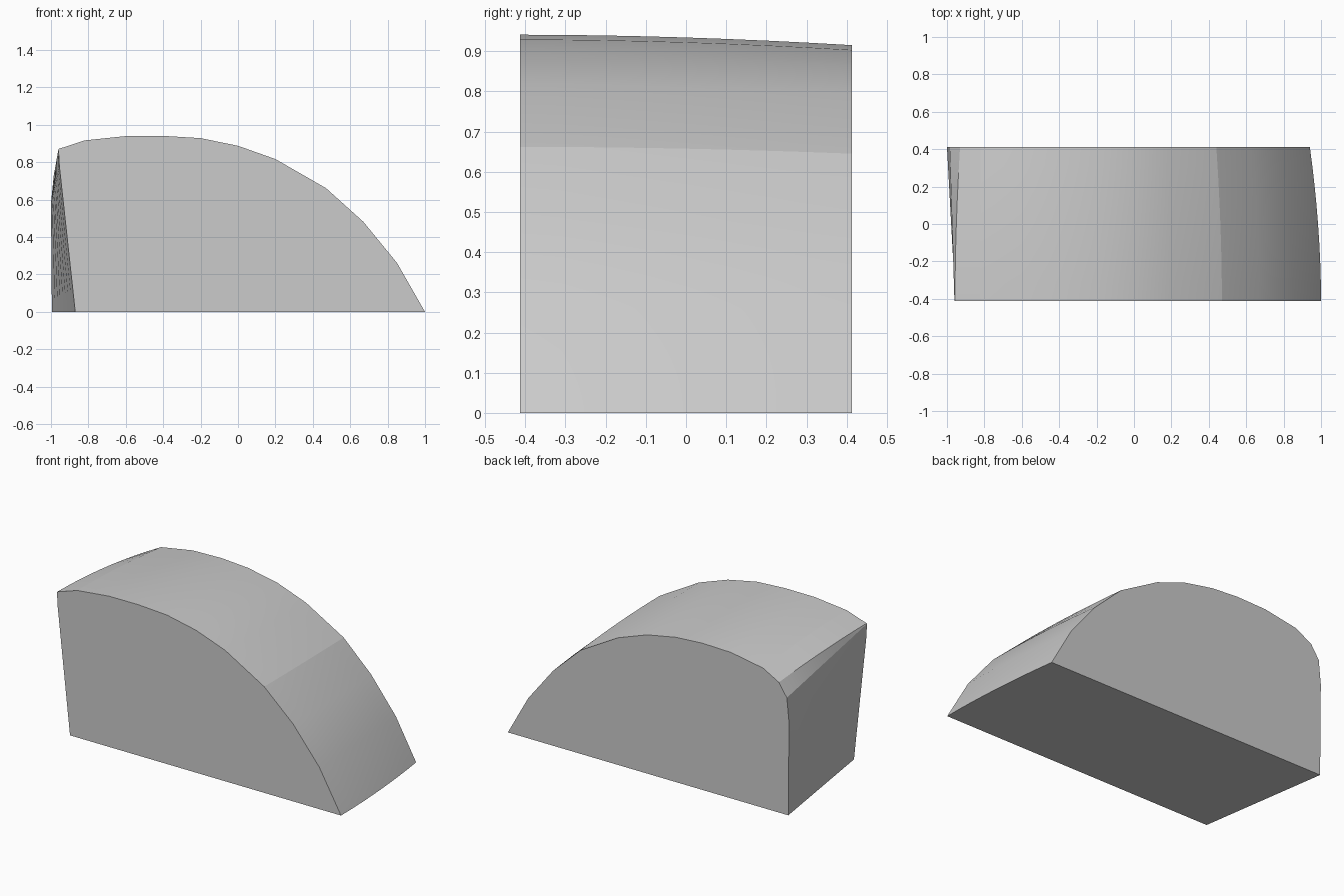
import bpy, bmesh

if "Cube" in bpy.data.objects:
    bpy.data.objects.remove(bpy.data.objects["Cube"])

HALF_DEPTH = 0.413
STEPS = 8

# Matching (x, z) outlines of the front and back faces, starting at the lower left
front = [(-.87, 0), (-.955, .78), (-.96, .87), (-.957, .872), (-.82, .917), (-.6, .94),
         (-.4, .941), (-.2, .929), (0, .888), (.2, .817), (.47, .662), (.67, .482),
         (.85, .262), (1, 0)]
back = [(-.995, 0), (-1, .58), (-.985, .73), (-.93, .812), (-.82, .872), (-.6, .91),
        (-.4, .915), (-.22, .903), (-.02, .865), (.18, .793), (.44, .645), (.63, .465),
        (.80, .25), (.94, 0)]

bm = bmesh.new()


def section(t):
    """One outline between front (t=0) and back (t=1); the left wall stays straight."""
    ring = []
    for i, ((xa, za), (xb, zb)) in enumerate(zip(front, back)):
        s = t if i < 3 else t ** 1.9
        ring.append(bm.verts.new((xa + (xb - xa) * s,
                                  -HALF_DEPTH + 2 * HALF_DEPTH * t,
                                  za + (zb - za) * s)))
    return ring


# Curved shell and flat base strips
rings = [section(k / STEPS) for k in range(STEPS + 1)]
n = len(front)
for a, b in zip(rings, rings[1:]):
    for i in range(n):
        j = (i + 1) % n
        bm.faces.new((a[i], a[j], b[j], b[i]))

# Flat front and back faces
bm.faces.new(rings[0])
bm.faces.new(rings[-1])
bmesh.ops.recalc_face_normals(bm, faces=bm.faces)

mesh = bpy.data.meshes.new("curved_wedge")
bm.to_mesh(mesh)
bm.free()
wedge = bpy.data.objects.new("curved_wedge", mesh)
bpy.context.collection.objects.link(wedge)

# Soft shading over the curved top, crisp at the borders
bpy.context.view_layer.objects.active = wedge
wedge.select_set(True)
bpy.ops.object.shade_smooth_by_angle(angle=0.2)
